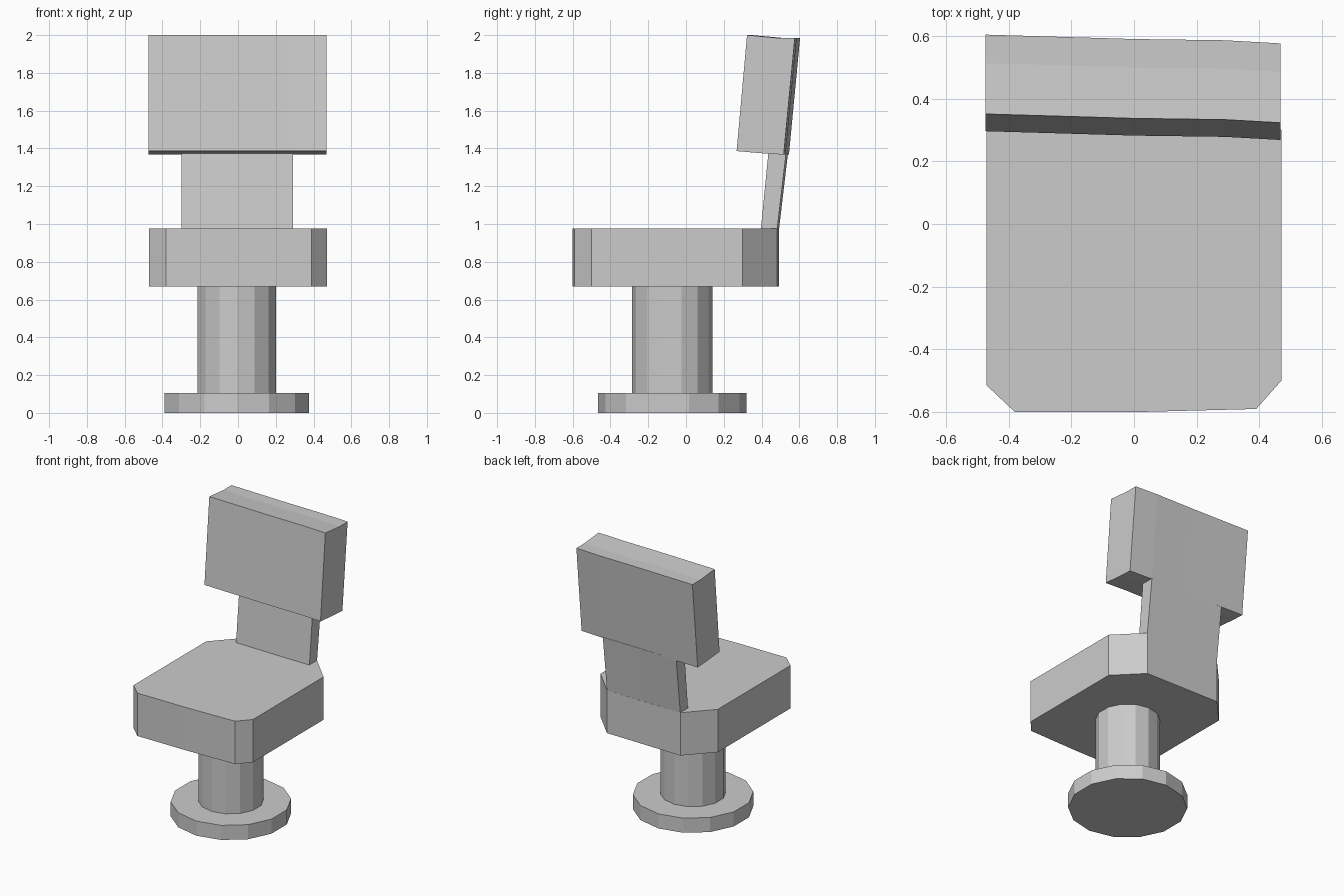
import bpy, bmesh
from math import sin, cos, tau

if "Cube" in bpy.data.objects:
    bpy.data.objects.remove(bpy.data.objects["Cube"])


def loft(name, rings):
    """Join equal-length rings of points with quads and cap both ends."""
    bm = bmesh.new()
    loops = [[bm.verts.new(p) for p in ring] for ring in rings]
    for a, b in zip(loops, loops[1:]):
        for i in range(len(a)):
            j = (i + 1) % len(a)
            bm.faces.new((a[i], a[j], b[j], b[i]))
    bm.faces.new(loops[0])
    bm.faces.new(loops[-1])
    bmesh.ops.recalc_face_normals(bm, faces=bm.faces)
    mesh = bpy.data.meshes.new(name)
    bm.to_mesh(mesh)
    bm.free()
    obj = bpy.data.objects.new(name, mesh)
    bpy.context.collection.objects.link(obj)
    return obj


def prism(name, outline, z0, z1):
    return loft(name, [[(x, y, z) for x, y in outline] for z in (z0, z1)])


def round_outline(radius, sides=14, cx=-0.006, cy=-0.072):
    return [(cx + radius * sin(tau * i / sides), cy + radius * cos(tau * i / sides))
            for i in range(sides)]


def swept(name, profile, stations):
    """Carry a (y, z) profile along x, with a small y shift at each station."""
    return loft(name, [[(x, y + dy, z) for y, z in profile] for x, dy in stations])


# Round foot and pedestal column
prism("base_disc", round_outline(0.393), 0, 0.105)
prism("pedestal_column", round_outline(0.213), 0.1, 0.675)

# Seat cushion with cut corners
prism("seat", [(-0.47, -0.515), (-0.38, -0.6), (0, -0.6), (0.39, -0.59),
               (0.47, -0.5), (0.47, 0.3), (0.29, 0.483), (-0.3, 0.493),
               (-0.47, 0.31)], 0.668, 0.976)

# Leaning support between seat and backrest
swept("back_support", [(0.405, 0.96), (0.491, 0.96), (0.54, 1.375), (0.446, 1.375)],
      [(-0.3, 0), (0, -0.006), (0.29, -0.01)])

# Backrest pad, slightly skewed across its width
swept("backrest", [(0.296, 1.386), (0.46, 1.372), (0.545, 1.368),
                   (0.604, 1.985), (0.513, 1.985), (0.351, 2.0)],
      [(-0.474, 0), (0, -0.014), (0.29, -0.018), (0.468, -0.028)])
